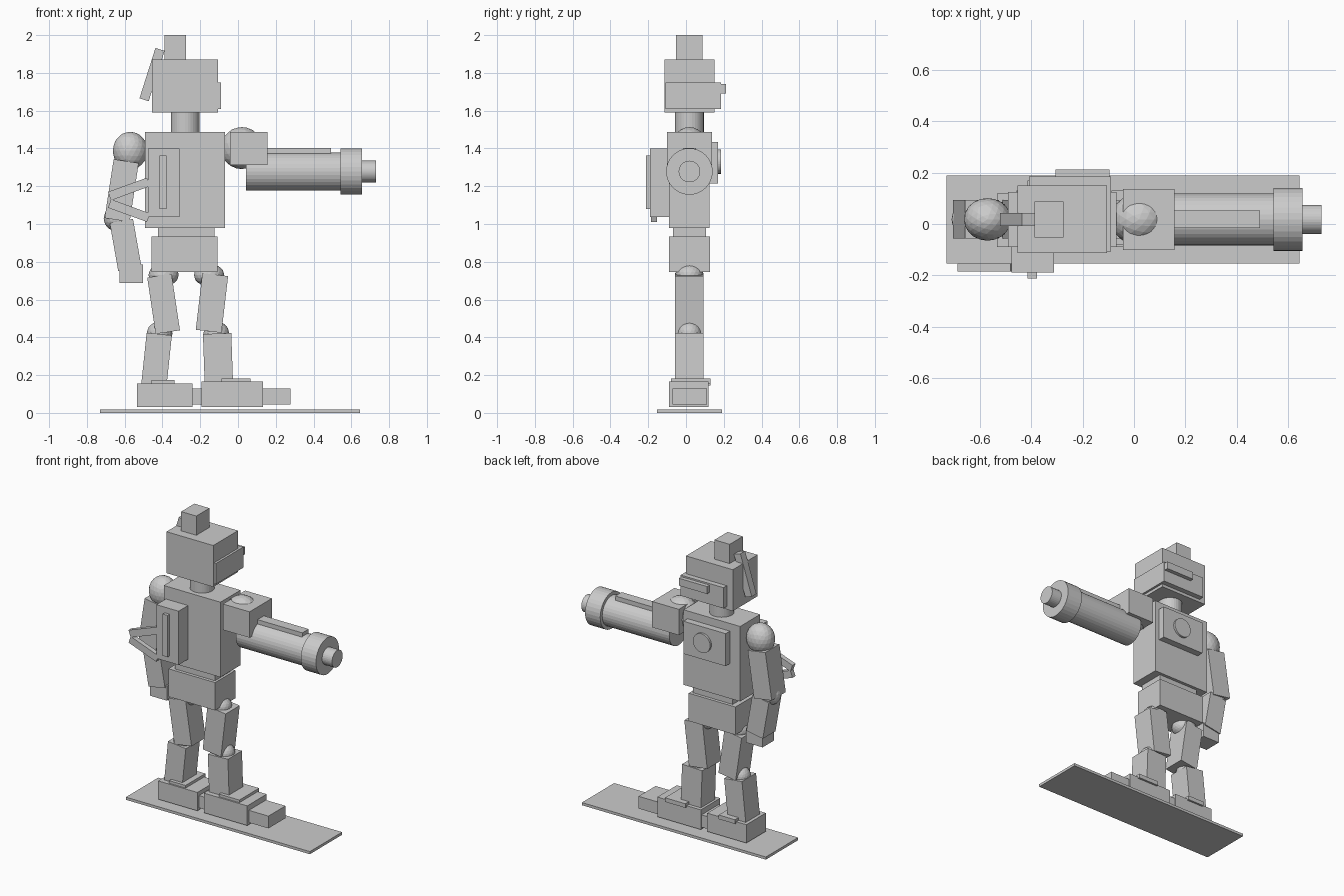
import bpy
from math import radians

if "Cube" in bpy.data.objects:
    bpy.data.objects.remove(bpy.data.objects["Cube"], do_unlink=True)

MID = 0.018  # shared depth centre of the body


def finish(name, scale):
    ob = bpy.context.object
    ob.name = name
    ob.scale = scale
    return ob


def box(name, x, y, z):
    """Axis-aligned block from (min, max) ranges."""
    ranges = (x, y, z)
    bpy.ops.mesh.primitive_cube_add(size=1, location=[(a + b) / 2 for a, b in ranges])
    return finish(name, [b - a for a, b in ranges])


def limb(name, x, z, width, length, tilt, depth=0.15, y=MID):
    """Block tilted in the front plane; positive tilt leans the top to +x."""
    bpy.ops.mesh.primitive_cube_add(size=1, location=(x, y, z),
                                    rotation=(0, radians(tilt), 0))
    return finish(name, (width, depth, length))


def ball(name, x, z, radii):
    bpy.ops.mesh.primitive_ico_sphere_add(subdivisions=3, radius=1, location=(x, MID, z))
    return finish(name, radii)


def tube(name, centre, radius, length, rotation=(0, 0, 0)):
    bpy.ops.mesh.primitive_cylinder_add(vertices=32, radius=radius, depth=length,
                                        location=centre,
                                        rotation=[radians(a) for a in rotation])
    return finish(name, (1, 1, 1))


def around(half):
    return (MID - half, MID + half)


# Base plate
box("base_plate", (-0.73, 0.645), (-0.154, 0.19), (0, 0.018))

# Head
box("head", (-0.455, -0.105), around(0.132), (1.59, 1.87))
box("visor", (-0.41, -0.09), (-0.108, 0.185), (1.61, 1.75))
box("visor_strip", (-0.305, -0.095), (0.18, 0.212), (1.69, 1.74))
box("head_top_block", (-0.388, -0.275), around(0.07), (1.87, 2.0))
limb("antenna", -0.455, 1.791, 0.051, 0.28, 17.6, depth=0.05)
tube("neck", (-0.28, MID, 1.54), 0.076, 0.12)

# Torso
box("torso", (-0.492, -0.069), around(0.107), (0.98, 1.487))
box("waist", (-0.423, -0.124), around(0.087), (0.92, 0.99))
box("pelvis", (-0.458, -0.108), around(0.108), (0.746, 0.934))
box("chest_panel", (-0.415, -0.1), (0.12, 0.17), (1.215, 1.435))
tube("chest_disc", (-0.245, 0.173, 1.33), 0.064, 0.022, (90, 0, 0))

# Pack with its strip and two splayed bars
box("pack", (-0.477, -0.311), (-0.19, -0.085), (1.037, 1.4))
box("pack_strip", (-0.415, -0.378), (-0.212, -0.185), (1.08, 1.362))
for name, z, tilt in (("upper", 1.185, -20), ("lower", 1.071, 20)):
    limb(name + "_pack_bar", -0.577, z, 0.22, 0.048, tilt, depth=0.032, y=-0.17)

# Right arm
ball("right_shoulder", -0.571, 1.388, (0.092, 0.083, 0.1))
limb("right_upper_arm", -0.616, 1.177, 0.134, 0.315, 8.7)
ball("right_elbow", -0.643, 1.03, (0.068, 0.066, 0.068))
limb("right_forearm", -0.595, 0.889, 0.125, 0.258, -10, depth=0.135)
box("right_hand", (-0.627, -0.503), around(0.06), (0.688, 0.786))

# Left arm: shoulder and cannon
ball("left_shoulder", 0.02, 1.402, (0.112, 0.1, 0.111))
box("left_shoulder_block", (-0.042, 0.157), around(0.119), (1.312, 1.487))
for name, start, end, radius in (("cannon_barrel", 0.042, 0.545, 0.101),
                                 ("cannon_collar", 0.543, 0.656, 0.123),
                                 ("cannon_nozzle", 0.65, 0.73, 0.057)):
    tube(name, ((start + end) / 2, MID, 1.278), radius, end - start, (0, 90, 0))
box("cannon_rail", (0.1, 0.492), around(0.034), (1.36, 1.402))

# Legs: hip x, thigh, knee x, shin
for side, hip, thigh, knee, shin in (
    ("right", -0.394, (-0.394, 0.577, 0.13, 0.302, -8.5),
     -0.415, (-0.431, 0.283, 0.134, 0.27, 6)),
    ("left", -0.153, (-0.138, 0.582, 0.137, 0.302, 6.7),
     -0.115, (-0.106, 0.29, 0.15, 0.26, -2)),
):
    ball(side + "_hip", hip, 0.73, (0.08, 0.075, 0.06))
    limb(side + "_thigh", *thigh)
    ball(side + "_knee", knee, 0.42, (0.068, 0.066, 0.064))
    limb(side + "_shin", *shin)

# Feet: block, cap and toe, all pointing along +x
for side, foot, top, cap, toe_end in (
    ("right", (-0.534, -0.241), 0.156, (-0.458, -0.336), -0.11),
    ("left", (-0.193, 0.132), 0.165, (-0.087, 0.066), 0.278),
):
    box(side + "_foot", foot, (-0.09, 0.118), (0.032, top))
    box(side + "_foot_cap", cap, (-0.08, 0.131), (top - 0.01, top + 0.018))
    box(side + "_toe", (foot[1] - 0.01, toe_end), (-0.072, 0.11), (0.045, 0.128))
